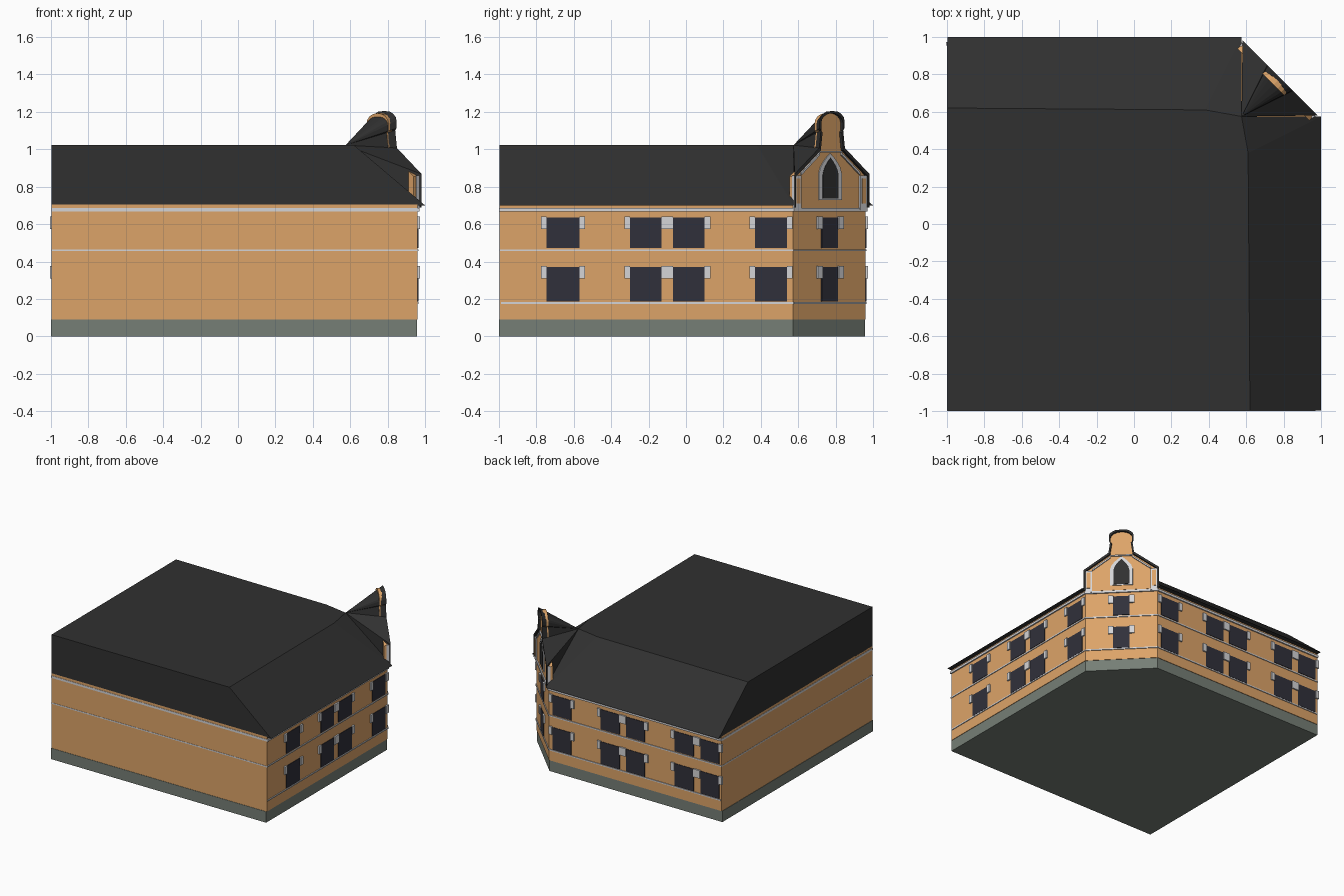
import bpy, bmesh, math
from mathutils import Vector

if "Cube" in bpy.data.objects:
    bpy.data.objects.remove(bpy.data.objects["Cube"])

def mat(name, rgb):
    m = bpy.data.materials.new(name)
    m.diffuse_color = (*rgb, 1)
    m.use_nodes = True
    m.node_tree.nodes["Principled BSDF"].inputs["Base Color"].default_value = m.diffuse_color
    return m

ORANGE = mat("ochre_plaster", (0.72, 0.37, 0.14))
STONE = mat("grey_plinth", (0.18, 0.21, 0.18))
WHITE = mat("pale_trim", (0.66, 0.66, 0.68))
ROOF = mat("dark_roof", (0.03, 0.03, 0.03))
GLASS = mat("window_glass", (0.03, 0.03, 0.043))

# Wall frames: origin, direction along the wall, outward normal
S = math.sqrt(0.5)
RIGHT = (Vector((0.96, 0, 0)), Vector((0, 1, 0)), Vector((1, 0, 0)))
BACK = (Vector((0, 0.96, 0)), Vector((1, 0, 0)), Vector((0, 1, 0)))
CORNER = (Vector((0.767, 0.767, 0)), Vector((-S, S, 0)), Vector((S, S, 0)))

def at(frame, u, z, d):
    o, t, n = frame
    return o + t * u + n * d + Vector((0, 0, z))

def build(name, bm, m):
    bmesh.ops.recalc_face_normals(bm, faces=bm.faces[:])
    me = bpy.data.meshes.new(name)
    bm.to_mesh(me)
    bm.free()
    me.materials.append(m)
    ob = bpy.data.objects.new(name, me)
    bpy.context.collection.objects.link(ob)
    return ob

def loft(bm, a, b):
    """Closed solid between two matching outlines."""
    va, vb = [bm.verts.new(p) for p in a], [bm.verts.new(p) for p in b]
    bm.faces.new(va)
    bm.faces.new(vb[::-1])
    for i in range(len(va)):
        j = (i + 1) % len(va)
        bm.faces.new((va[i], vb[i], vb[j], va[j]))

def plate(bm, frame, pts, d0, d1):
    loft(bm, [at(frame, u, z, d0) for u, z in pts], [at(frame, u, z, d1) for u, z in pts])

def rect(u0, u1, z0, z1):
    return [(u0, z0), (u1, z0), (u1, z1), (u0, z1)]

def mirror(half):
    """Full outline from right half listed bottom to top (last point on axis)."""
    return half + [(-u, z) for u, z in half[-2::-1]]

def storey(name, z0, z1, m, e, lo=-1.0):
    """Slab with the chamfered-corner footprint, grown outward by e."""
    a, c, l = 0.96 + e, 0.573 + e * 0.41, lo - (e if lo > -1 else 0)
    plan = [(l, l), (a, l), (a, c), (c, a), (l, a)]
    bm = bmesh.new()
    loft(bm, [(x, y, z0) for x, y in plan], [(x, y, z1) for x, y in plan])
    return build(name, bm, m)

# Main body, plinth and the bands running all round
storey("plinth", 0, 0.09, STONE, -0.004)
storey("walls", 0.09, 0.705, ORANGE, 0, -0.997)
storey("middle_band", 0.455, 0.465, WHITE, 0.006, -0.993)
storey("cornice", 0.667, 0.685, WHITE, 0.01, -0.989)

# Lower sill band only on the window sides
bm = bmesh.new()
for f, u0, u1 in ((RIGHT, -0.99, 0.575), (BACK, -0.99, 0.575), (CORNER, -0.275, 0.275)):
    plate(bm, f, rect(u0, u1, 0.174, 0.184), -0.01, 0.006)
build("sill_band", bm, WHITE)

# Windows with pale blocks at their upper corners
glass, blocks = bmesh.new(), bmesh.new()
sides = [(-0.745, -0.57), (-0.30, -0.13), (-0.07, 0.10), (0.37, 0.54)]
rows = [(0.187, 0.37), (0.472, 0.635)]
walls = [(RIGHT, sides, 0.03), (BACK, sides + [(-0.975, -0.805)], 0.03),
         (CORNER, [(-0.062, 0.062)], 0.037)]
for f, spans, w in walls:
    for u0, u1 in spans:
        for z0, z1 in rows:
            plate(glass, f, rect(u0, u1, z0, z1), -0.005, 0.004)
            for a, b in ((u0 - w, u0), (u1, u1 + w)):
                if b <= 0.58:
                    plate(blocks, f, rect(a, b, z1 - 0.06, z1 + 0.005), -0.005, 0.012)
build("window_panes", glass, GLASS)
build("window_corner_blocks", blocks, WHITE)

# Main roof: flat top, sheer ends, two slopes meeting at the corner tower
bm = bmesh.new()
L, E, K, Z0, Z1 = -0.997, 1.0, 0.575, 0.70, 1.022
low = [(L, L), (E, L), (E, K), (K, K), (K, E), (L, E)]
top = [(L, L), (0.62, L), (0.61, 0.38), (K, K), (0.38, 0.61), (L, 0.62)]
A, B, C, D, F, G = [bm.verts.new((x, y, Z0)) for x, y in low]
a, b, b2, c, d2, d = [bm.verts.new((x, y, Z1)) for x, y in top]
for face in ((A, B, b, a), (B, C, b2, b), (C, c, b2), (C, D, c), (D, F, c),
             (F, G, d, d2), (F, d2, c), (G, A, a, d), (a, b, b2, c, d2, d),
             (A, G, F, D, C, B)):
    bm.faces.new(face)
build("main_roof", bm, ROOF)

# Corner gable wall: shoulders, neck and rounded head
half = [(0.272, 0.69), (0.272, 0.855), (0.085, 0.995), (0.072, 1.09), (0.082, 1.10)]
half += [(0.082 * math.cos(t), 1.14 + 0.053 * math.sin(t))
         for t in (math.radians(k) for k in (0, 22, 45, 67))] + [(0, 1.193)]
inner = mirror(half)
bm = bmesh.new()
plate(bm, CORNER, inner, -0.03, 0.002)
build("gable_wall", bm, ORANGE)

# Gable roof: fan from the ridge corner to an overhanging rim
outer = mirror([(u + (0.012 if u else 0), z + (0.012 if z > 0.8 else 0)) for u, z in half])
bm = bmesh.new()
apex = bm.verts.new((K, K, Z1))
o = [bm.verts.new(at(CORNER, u, z, 0.02)) for u, z in outer]
i = [bm.verts.new(at(CORNER, u, z, 0.02)) for u, z in inner]
w = [bm.verts.new(at(CORNER, u, z, -0.01)) for u, z in inner]
for k in range(len(o) - 1):
    bm.faces.new((apex, o[k], o[k + 1]))
    bm.faces.new((o[k], i[k], i[k + 1], o[k + 1]))
    bm.faces.new((i[k], w[k], w[k + 1], i[k + 1]))
build("gable_roof", bm, ROOF)

# Pointed window in the gable: pale surround and dark opening
def arch(r, z0, spring, tip):
    side = [(r, z0), (r, spring)]
    for t in (0.3, 0.55, 0.8):
        side.append((r * (1 - t ** 1.7), spring + (tip - spring) * t))
    return mirror(side + [(0, tip)])

bm = bmesh.new()
plate(bm, CORNER, arch(0.086, 0.73, 0.87, 0.978), 0, 0.008)
build("arch_surround", bm, WHITE)
bm = bmesh.new()
plate(bm, CORNER, arch(0.06, 0.737, 0.86, 0.955), 0, 0.010)
build("arch_opening", bm, ROOF)

# Gable trim: strips under the rake, cap strip and shoulder piers
trim, piers = bmesh.new(), bmesh.new()
for s in (-1, 1):
    plate(trim, CORNER, [(s * u, z) for u, z in
          ((0.222, 0.862), (0.222, 0.876), (0.082, 0.983), (0.082, 0.969))], 0, 0.012)
    u0, u1 = sorted((s * 0.222, s * 0.275))
    plate(trim, CORNER, rect(u0, u1, 0.675, 0.86), -0.01, 0.012)
    plate(piers, CORNER, rect(u0 + 0.012, u1 - 0.012, 0.71, 0.845), 0, 0.015)
plate(trim, CORNER, rect(-0.085, 0.085, 0.982, 0.992), 0, 0.012)
build("gable_trim", trim, WHITE)
build("shoulder_piers", piers, ORANGE)
